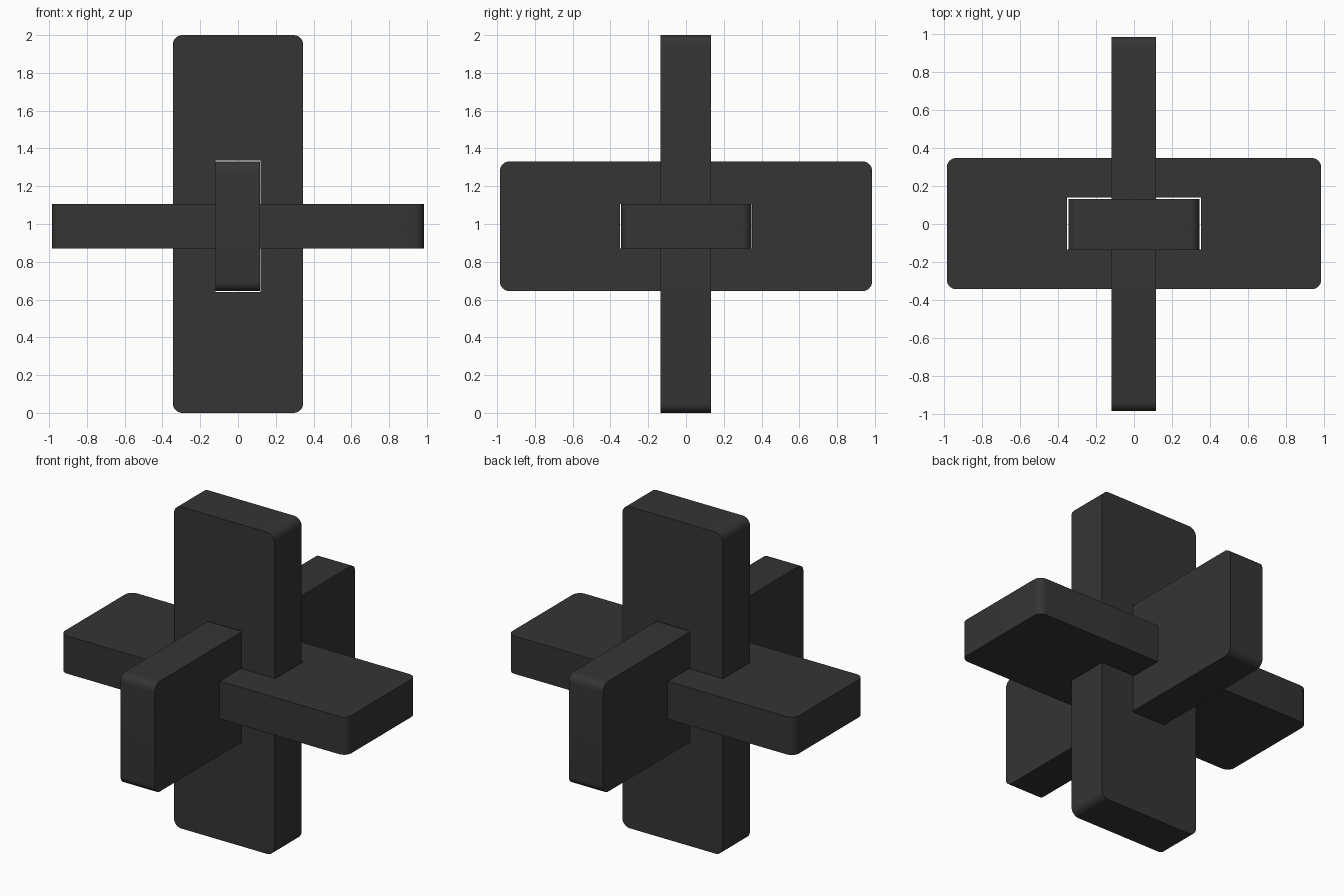
import bpy, bmesh, math
from mathutils import Matrix, Vector

if "Cube" in bpy.data.objects:
    bpy.data.objects.remove(bpy.data.objects["Cube"])

black = bpy.data.materials.new("charcoal black")
black.diffuse_color = (0.035, 0.035, 0.035, 1)
black.use_nodes = True
black.node_tree.nodes["Principled BSDF"].inputs["Base Color"].default_value = black.diffuse_color


def spline(curve, pts):
    s = curve.splines.new('POLY')
    s.points.add(len(pts) - 1)
    for p, (x, y) in zip(s.points, pts):
        p.co = (x, y, 0, 1)
    s.use_cyclic_u = True


def rounded_rect(a, b, r, n=8):
    pts = []
    for k, (sx, sy) in enumerate([(1, 1), (-1, 1), (-1, -1), (1, -1)]):
        for i in range(n + 1):
            t = math.pi / 2 * (k + i / n)
            pts.append((sx * (a - r) + r * math.cos(t), sy * (b - r) + r * math.sin(t)))
    return pts


def board(name, axes, centre, half, slot, shift=0):
    """Slotted plank: half = (length, width, thickness), axes = directions of each."""
    c = bpy.data.curves.new(name, 'CURVE')
    c.dimensions = '2D'
    c.fill_mode = 'BOTH'
    c.extrude = half[2]
    spline(c, rounded_rect(half[0], half[1], 0.05))
    a, b = slot
    spline(c, [(shift + a, b), (shift - a, b), (shift - a, -b), (shift + a, -b)])
    ob = bpy.data.objects.new(name, c)
    bpy.context.collection.objects.link(ob)
    bpy.ops.object.select_all(action='DESELECT')
    ob.select_set(True)
    bpy.context.view_layer.objects.active = ob
    bpy.ops.object.convert(target='MESH')
    ob = bpy.context.object
    # turn the flat plank to its own direction and clean it
    m = Matrix([Vector(v) for v in axes]).transposed().to_4x4()
    bm = bmesh.new()
    bm.from_mesh(ob.data)
    bmesh.ops.transform(bm, matrix=Matrix.Translation(centre) @ m, verts=bm.verts)
    bmesh.ops.remove_doubles(bm, verts=bm.verts, dist=1e-5)
    bmesh.ops.recalc_face_normals(bm, faces=bm.faces)
    bm.to_mesh(ob.data)
    bm.free()
    ob.data.materials.clear()
    ob.data.materials.append(black)
    bpy.ops.object.shade_smooth_by_angle(angle=math.radians(30))


X, Y, Z = (1, 0, 0), (0, 1, 0), (0, 0, 1)
# three planks, each passing through the slot of the next
board("upright_plank", (Z, X, Y), (0, -0.002, 1), (1, 0.345, 0.134), (0.349, 0.118), -0.012)
board("sideways_plank", (X, Y, Z), (0, 0.002, 0.988), (0.985, 0.345, 0.1175), (0.352, 0.137))
board("front_to_back_plank", (Y, Z, X), (-0.001, 0, 0.988), (0.985, 0.343, 0.1175), (0.35, 0.118))
